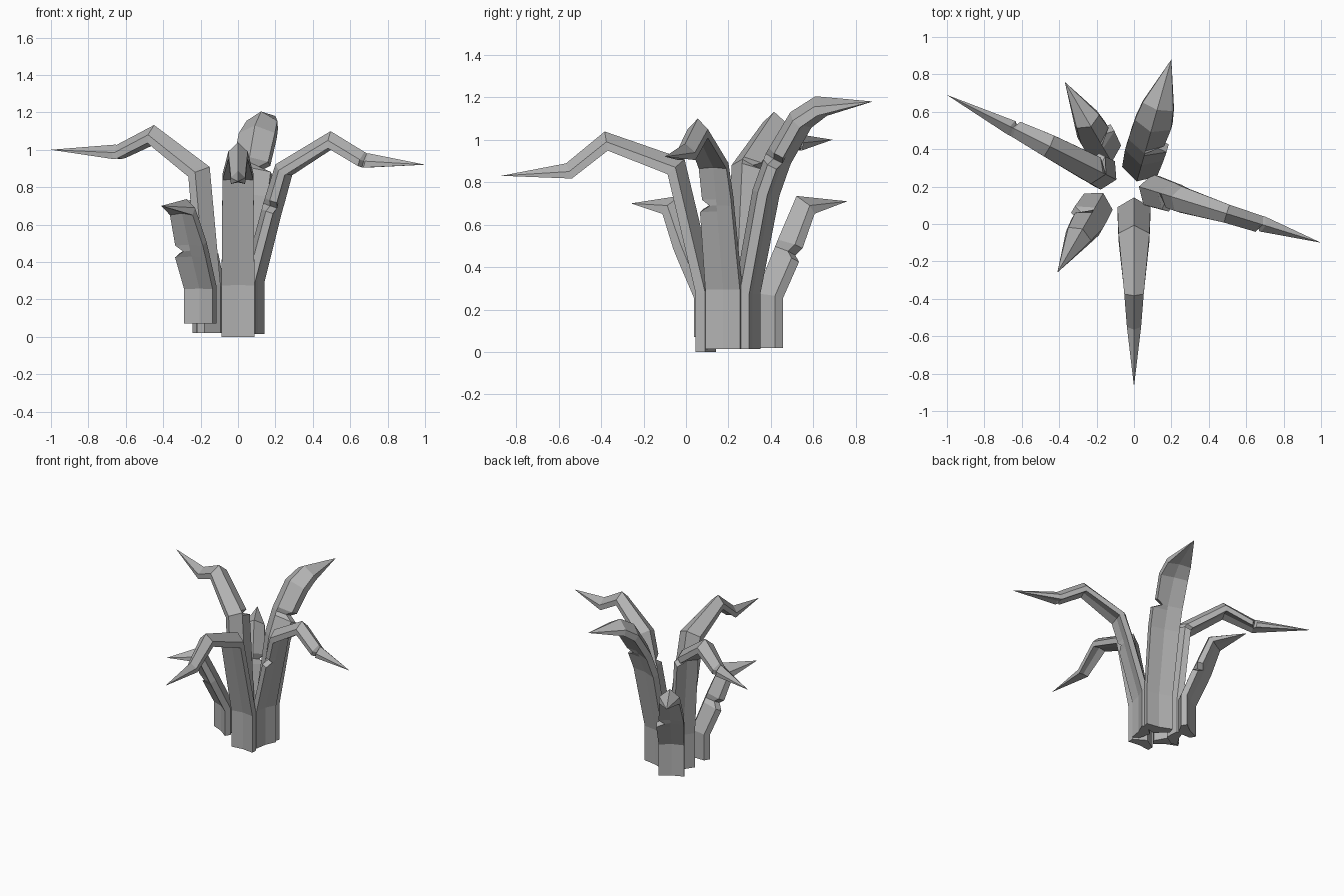
import bpy
import bmesh
from mathutils import Vector

cube = bpy.data.objects.get("Cube")
if cube:
    bpy.data.objects.remove(cube, do_unlink=True)

gray = bpy.data.materials.new("leaf gray")
gray.use_nodes = True
color = (0.45, 0.45, 0.45, 1)
gray.diffuse_color = color
gray.node_tree.nodes["Principled BSDF"].inputs["Base Color"].default_value = color


def leaf(name, base, tip, path):
    """Thick ridged leaf; path rows are (reach, height, half width, nick length)."""
    start = Vector((base[0], base[1], 0))
    out = Vector((tip[0], tip[1], 0)) - start
    reach = out.length
    out.normalize()
    up = Vector((0, 0, 1))
    side = out.cross(up)
    flat = [Vector((row[0], row[1])) for row in path] + [Vector((reach, tip[2]))]

    bm = bmesh.new()
    rings = []

    def add_ring(point, tangent, width, miter, edge):
        center = start + out * point.x + up * point.y
        normal = (up * tangent.x - out * tangent.y) * miter
        depth = 0.03 + width * 0.25
        back = normal * depth * -0.85
        nicked, whole = side * width * edge, side * -width
        # ridge, side corners, underside corners and shallow underside groove
        offsets = (normal * depth, nicked, nicked + back,
                   back * 0.75, whole + back, whole)
        rings.append([bm.verts.new(center + o) for o in offsets])

    for i, (_, _, width, nick) in enumerate(path):
        after = (flat[i + 1] - flat[i]).normalized()
        before = (flat[i] - flat[i - 1]).normalized() if i else after
        tangent = (before + after).normalized()
        miter = min(1 / max(tangent.dot(after), 0.5), 1.25)
        if nick:
            # nicked edge: full, pinched, then slightly narrower ring
            add_ring(flat[i] - before * nick, tangent, width, miter, 1.05)
            add_ring(flat[i], tangent, width, miter, 0.4)
            add_ring(flat[i] + after * nick, tangent, width, miter, 0.85)
        else:
            add_ring(flat[i], tangent, width, miter, 1)

    count = len(rings[0])
    for low, high in zip(rings, rings[1:]):
        for k in range(count):
            j = (k + 1) % count
            bm.faces.new((low[k], low[j], high[j], high[k]))
    point = bm.verts.new(tip)
    for k in range(count):
        bm.faces.new((rings[-1][k], rings[-1][(k + 1) % count], point))
    bm.faces.new(rings[0][::-1])
    bmesh.ops.recalc_face_normals(bm, faces=bm.faces)

    mesh = bpy.data.meshes.new(name)
    bm.to_mesh(mesh)
    bm.free()
    mesh.materials.append(gray)
    obj = bpy.data.objects.new(name, mesh)
    bpy.context.collection.objects.link(obj)


# Long arching leaves
leaf("front_leaf", (0, 0.09), (0, -0.87, 0.83), [
    (0, 0, 0.088, 0), (0, 0.28, 0.088, 0), (0.14, 0.87, 0.083, 0),
    (0.465, 0.99, 0.052, 0), (0.64, 0.85, 0.038, 0)])
leaf("left_leaf", (0.075, 0.185), (1, -0.1, 0.92), [
    (0, 0.015, 0.085, 0), (0, 0.3, 0.085, 0), (0.11, 0.7, 0.077, 0.03),
    (0.17, 0.89, 0.068, 0), (0.44, 1.05, 0.05, 0), (0.63, 0.94, 0.045, 0.015)])
leaf("right_leaf", (-0.14, 0.26), (-1, 0.69, 1.0), [
    (0, 0.02, 0.085, 0), (0, 0.28, 0.085, 0), (0.06, 0.88, 0.08, 0.02),
    (0.35, 1.08, 0.062, 0), (0.56, 0.985, 0.045, 0.015)])

# Tall broad back leaf
leaf("back_leaf", (0.03, 0.28), (0.2, 0.88, 1.18), [
    (0, 0.015, 0.097, 0), (0, 0.28, 0.097, 0), (0.09, 0.75, 0.107, 0),
    (0.15, 0.91, 0.105, 0.03), (0.26, 1.09, 0.1, 0), (0.36, 1.155, 0.085, 0)])

# Short leaves share one shape
for name, base, tip, foot in (
        ("short_back_leaf", (-0.145, 0.375), (-0.37, 0.76, 0.71), 0.02),
        ("short_front_leaf", (-0.19, 0.12), (-0.41, -0.26, 0.7), 0.07)):
    leaf(name, base, tip, [
        (0, foot, 0.088, 0), (0, 0.265, 0.088, 0),
        (0.1, 0.475, 0.092, 0.035), (0.2, 0.69, 0.07, 0)])
